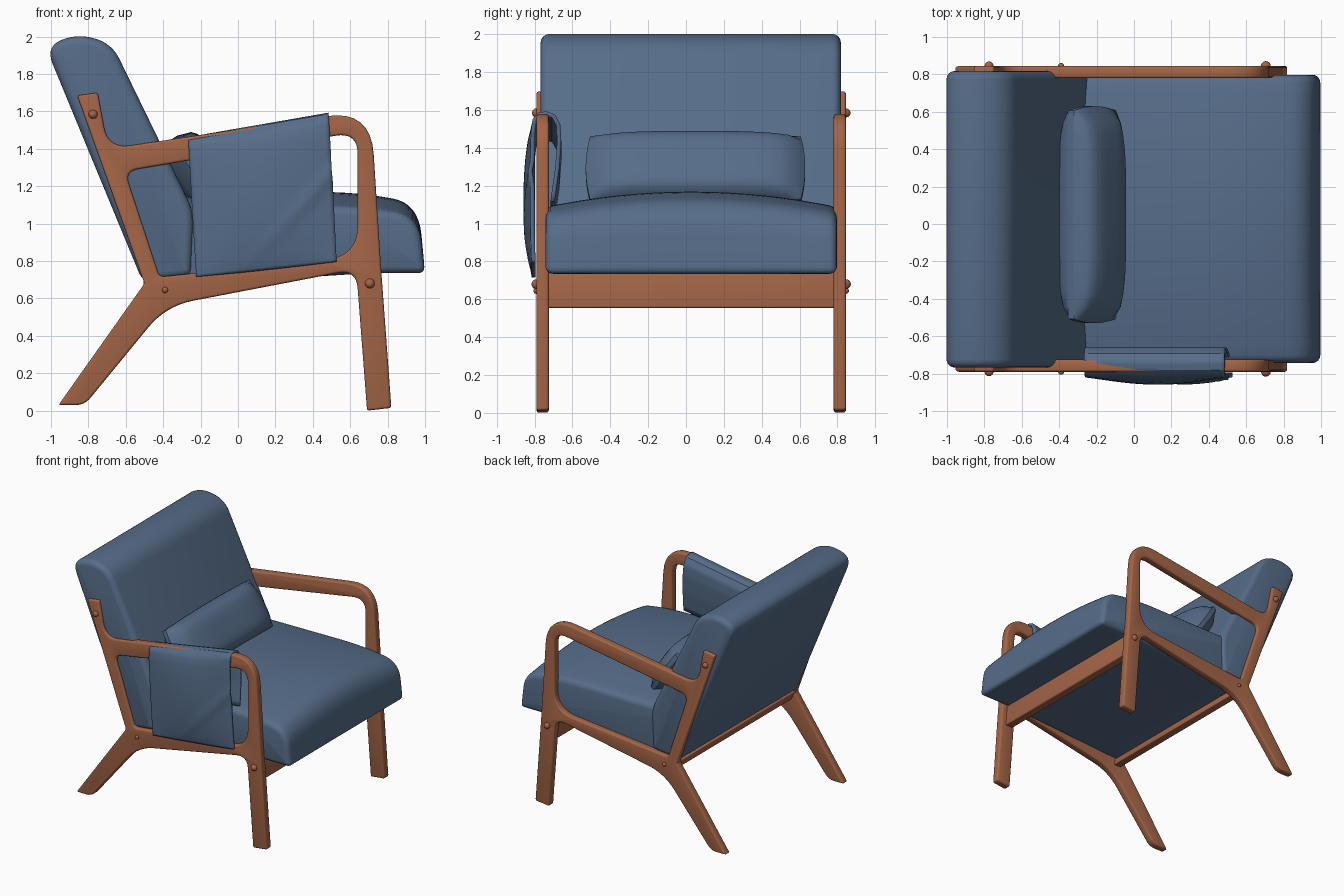
import bpy, bmesh, math
from mathutils import Vector

if "Cube" in bpy.data.objects:
    bpy.data.objects.remove(bpy.data.objects["Cube"])


def material(name, rgb):
    m = bpy.data.materials.new(name)
    m.diffuse_color = (*rgb, 1)
    m.use_nodes = True
    m.node_tree.nodes["Principled BSDF"].inputs["Base Color"].default_value = m.diffuse_color
    return m


WOOD = material("warm brown wood", (0.37, 0.130, 0.062))
FABRIC = material("slate blue fabric", (0.093, 0.152, 0.25))


def finish(name, bm, mat):
    bmesh.ops.recalc_face_normals(bm, faces=bm.faces)
    me = bpy.data.meshes.new(name)
    bm.to_mesh(me)
    bm.free()
    me.materials.append(mat)
    ob = bpy.data.objects.new(name, me)
    bpy.context.collection.objects.link(ob)
    return ob


def fillet(corners, n=8):
    """Round each (x, z, trim) corner with a small curve."""
    out = []
    for i, (x, z, r) in enumerate(corners):
        p = Vector((x, z))
        if r == 0:
            out.append(p)
            continue
        a, b = Vector(corners[i - 1][:2]), Vector(corners[(i + 1) % len(corners)][:2])
        s, e = p + (a - p).normalized() * r, p + (b - p).normalized() * r
        for k in range(n + 1):
            t = k / n
            out.append(s * (1 - t) ** 2 + p * 2 * t * (1 - t) + e * t * t)
    return out


def slab(outer, y0, y1, bevel, hole=None, bridges=(), segments=3):
    """Extrude an xz profile (optionally with a hole) along y and round its edges."""
    bm = bmesh.new()
    loops = [fillet(outer)] + ([fillet(hole)] if hole else [])
    caps = []
    for y in (y0, y1):
        rings = [[bm.verts.new((p.x, y, p.y)) for p in lp] for lp in loops]
        caps.append(rings)
        if not hole:
            bm.faces.new(rings[0])
            continue
        # split the ring-shaped cap in two along the bridges
        near = lambda ring, q: min(range(len(ring)), key=lambda i: (ring[i].co.x - q[0]) ** 2 + (ring[i].co.z - q[1]) ** 2)
        o = [near(rings[0], b) for b in bridges]
        h = [near(rings[1], b) for b in bridges]

        def walk(ring, i, j):
            seq = [ring[i]]
            while i != j:
                i = (i + 1) % len(ring)
                seq.append(ring[i])
            return seq
        for i, j in ((0, 1), (1, 0)):
            bm.faces.new(walk(rings[0], o[i], o[j]) + walk(rings[1], h[i], h[j])[::-1])
    for r0, r1 in zip(*caps):
        for i in range(len(r0)):
            bm.faces.new((r0[i - 1], r0[i], r1[i], r1[i - 1]))
    bmesh.ops.recalc_face_normals(bm, faces=bm.faces)
    sharp = [e for e in bm.edges if e.is_manifold and e.calc_face_angle() > 0.7]
    bmesh.ops.bevel(bm, geom=sharp, offset=bevel, segments=segments, profile=0.5,
                    affect='EDGES', clamp_overlap=False)
    return bm


# Side frames: post, arm, rail and both legs in one bent-wood outline
OUTER = [(-0.86, 1.685, 0), (-0.75, 1.70, 0), (-0.695, 1.40, .12), (0.71, 1.61, .24),
         (0.765, 0.76, .05), (0.82, 0.015, 0), (0.69, 0.0, 0), (0.632, 0.755, .10),
         (-0.385, 0.56, .15), (-0.82, 0.03, .05), (-0.96, 0.03, 0), (-0.50, 0.68, 0)]
HOLE = [(-0.605, 1.28, .07), (0.64, 1.49, .12), (0.64, 0.825, .17), (-0.42, 0.715, .03)]
for side, y0, y1, out in (("left", -0.79, -0.725, -1), ("right", 0.78, 0.845, 1)):
    finish(side + "_side_frame", slab(OUTER, y0, y1, 0.013, HOLE,
           ((-0.46, 0.70), (0.63, 1.47))), WOOD)
    # Bolt heads
    for i, (x, z, r) in enumerate(((-0.775, 1.585, .024), (0.705, 0.68, .026), (-0.39, 0.645, .016))):
        bm = bmesh.new()
        bmesh.ops.create_uvsphere(bm, u_segments=16, v_segments=10, radius=r)
        bmesh.ops.translate(bm, verts=bm.verts, vec=(x, y0 if out < 0 else y1, z))
        finish(f"{side}_bolt_{i + 1}", bm, WOOD)

# Cross beams
finish("front_beam", slab([(0.645, 0.74, 0), (0.72, 0.74, 0), (0.735, 0.555, 0), (0.66, 0.555, 0)],
                          -0.75, 0.80, 0.01), WOOD)
finish("rear_beam", slab([(-0.51, 0.69, 0), (-0.42, 0.70, 0), (-0.40, 0.61, 0), (-0.47, 0.61, 0)],
                         -0.75, 0.80, 0.01), WOOD)

# Seat cushion with a crowned top
Y0, Y1 = -0.742, 0.797
bm = slab([(-0.48, 0.66, 0), (-0.48, 1.08, .06), (0.62, 1.09, .2), (0.965, 1.04, .14),
           (1.0, 0.735, .04), (0.70, 0.735, 0)], Y0, Y1, 0.04, segments=4)
for k in range(1, 16):
    bmesh.ops.bisect_plane(bm, geom=bm.verts[:] + bm.edges[:] + bm.faces[:],
                           plane_co=(0, Y0 + (Y1 - Y0) * k / 16, 0), plane_no=(0, 1, 0))
for v in bm.verts:
    t = (v.co.y - (Y0 + Y1) / 2) / ((Y1 - Y0) / 2)
    v.co.z += 0.08 * (1 - t * t) * max(0, v.co.z - 0.735) / 0.35
finish("seat_cushion", bm, FABRIC)

# Back cushion
finish("back_cushion", slab([(-1.033, 1.955, .11), (-0.85, 2.012, .075), (-0.675, 1.965, .095),
                             (-0.235, 1.06, .08), (-0.25, 0.72, .04), (-0.51, 0.69, 0)],
                            -0.768, 0.818, 0.045, segments=4), FABRIC)

# Lumbar pillow leaning on the back
bm = bmesh.new()
bmesh.ops.create_cube(bm, size=2)
bmesh.ops.subdivide_edges(bm, edges=bm.edges[:], cuts=15, use_grid_fill=True)
up, normal = Vector((-0.56, 0, 0.83)), Vector((0.83, 0, 0.56))
for v in bm.verts:
    c, a, b = v.co
    puff = 0.14 + 0.86 * math.sqrt(max(0, (1 - a ** 4) * (1 - b ** 4)))
    v.co = (Vector((-0.225, 0.05, 1.285)) + Vector((0, 0.58 * a * (1 - 0.04 * b * b), 0))
            + up * 0.21 * b * (1 - 0.05 * a * a) + normal * 0.135 * c * puff)
finish("lumbar_pillow", bm, FABRIC)

# Cloth pocket draped over the left arm: (y, z) path swept along the arm
PATH = [(-.805, .74), (-.808, .80), (-.81, .90), (-.81, 1.05), (-.81, 1.2), (-.81, 1.32),
        (-.808, 1.40), (-.80, 1.465), (-.775, 1.493), (-.74, 1.498), (-.70, 1.485),
        (-.675, 1.44), (-.67, 1.36), (-.68, 1.22), (-.705, 1.05)]
path = []
for (ya, za), (yb, zb) in zip(PATH, PATH[1:]):
    path += [(ya + (yb - ya) * k / 4, za + (zb - za) * k / 4) for k in range(4)]
path.append(PATH[-1])
bm = bmesh.new()
NX, rows = 32, []
for y, z in path:
    row = []
    drop = (1.49 - z) / 0.75
    for i in range(NX + 1):
        u = i / NX
        x = -0.265 + 0.75 * u + 0.042 * drop
        yy = y
        if y < -0.80:
            hang = math.sin(math.pi * min(1, max(0, drop))) ** 0.7
            d = (x - 0.1) * 0.69 - (z - 0.82) * 0.72   # diagonal fold
            yy -= 0.038 * hang * math.sin(math.pi * u)
            yy -= 0.014 * hang * u * math.exp(-(d / 0.03) ** 2)
        row.append(bm.verts.new((x, yy, z + x * (0.173 - 0.066 * min(1, drop)))))
    rows.append(row)
for r0, r1 in zip(rows, rows[1:]):
    for i in range(NX):
        bm.faces.new((r0[i], r0[i + 1], r1[i + 1], r1[i]))
pocket = finish("arm_pocket", bm, FABRIC)
bmod = pocket.modifiers.new("thickness", 'SOLIDIFY')
bmod.thickness, bmod.offset = 0.022, 0

# Smooth shading with sharp edges kept
for ob in bpy.context.collection.objects:
    ob.select_set(True)
    bpy.context.view_layer.objects.active = ob
bpy.ops.object.shade_smooth_by_angle(angle=math.radians(40))
